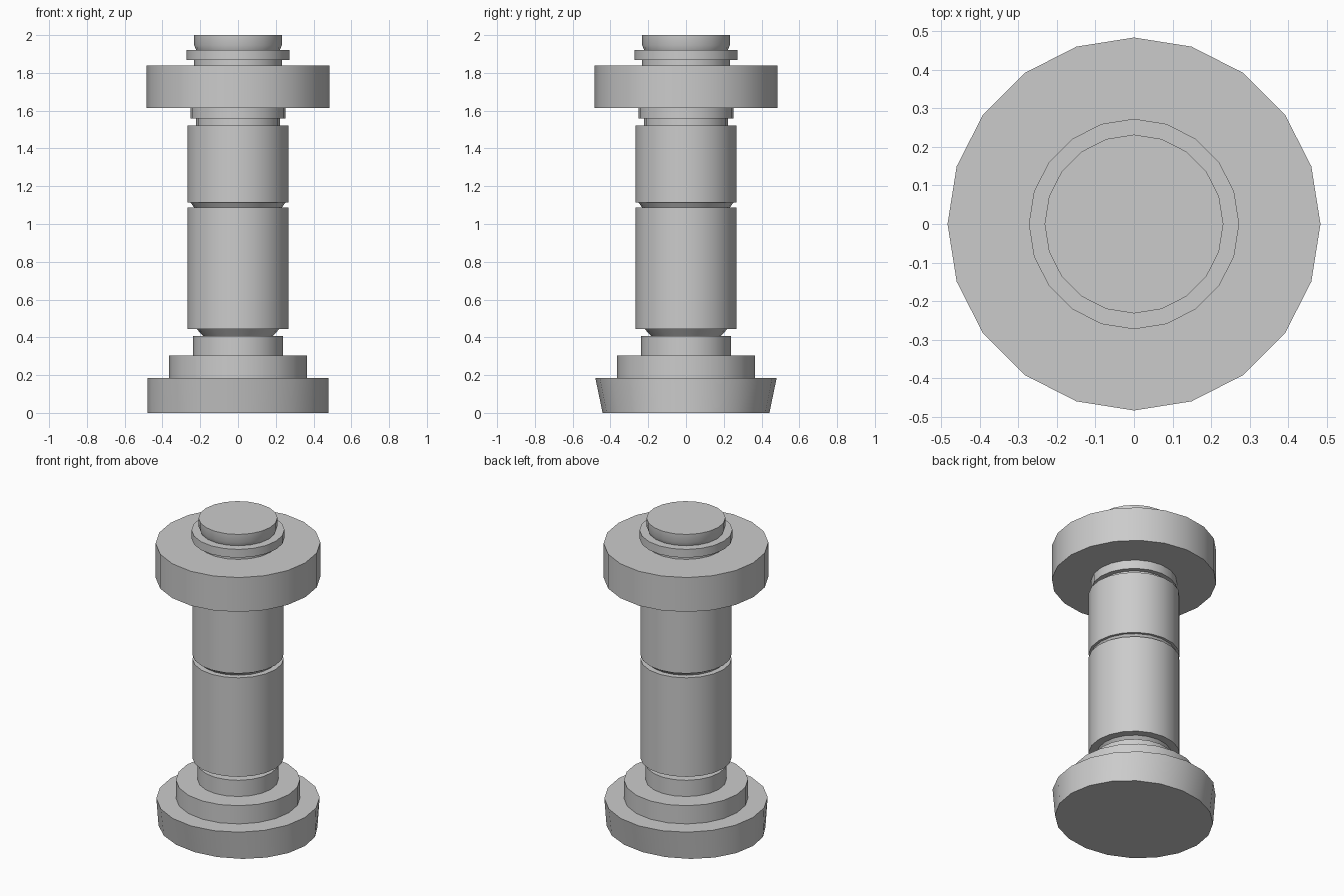
import bpy, bmesh
from math import cos, sin, tau, radians

if "Cube" in bpy.data.objects:
    bpy.data.objects.remove(bpy.data.objects["Cube"])

SIDES = 20


def lathe(name, profile, cap_bottom=False, cap_top=False):
    """Turn (radius, z[, y_scale]) points around z."""
    bm = bmesh.new()
    rings = []
    for r, z, *ys in profile:
        k = ys[0] if ys else 1.0
        rings.append([bm.verts.new((r * cos(tau * i / SIDES), k * r * sin(tau * i / SIDES), z))
                      for i in range(SIDES)])
    for a, b in zip(rings, rings[1:]):
        for i in range(SIDES):
            j = (i + 1) % SIDES
            bm.faces.new((a[i], a[j], b[j], b[i]))
    if cap_bottom:
        bm.faces.new(rings[0][::-1])
    if cap_top:
        bm.faces.new(rings[-1])
    me = bpy.data.meshes.new(name)
    bm.to_mesh(me)
    bm.free()
    ob = bpy.data.objects.new(name, me)
    bpy.context.collection.objects.link(ob)
    bpy.ops.object.select_all(action='DESELECT')
    ob.select_set(True)
    bpy.context.view_layer.objects.active = ob
    bpy.ops.object.shade_smooth_by_angle(angle=radians(30))
    return ob


# Stepped foot; its bottom ring is narrowed front to back
lathe("stepped_base", [(0.48, 0, 0.92), (0.48, 0.185), (0.365, 0.185), (0.365, 0.303),
                       (0.237, 0.303), (0.237, 0.408), (0.185, 0.408)], cap_bottom=True)

# Shaft of two drums with undercut necks
lathe("shaft", [(0.185, 0.408), (0.22, 0.445), (0.268, 0.445), (0.268, 1.087),
                (0.232, 1.087), (0.252, 1.115), (0.268, 1.115), (0.268, 1.522),
                (0.222, 1.522)])

# Collar below the flange
lathe("collar", [(0.222, 1.522), (0.222, 1.558), (0.252, 1.558), (0.252, 1.615)])

# Wide flange
lathe("flange", [(0.252, 1.615), (0.484, 1.615), (0.484, 1.838), (0.232, 1.838)])

# Ring and cap on top
lathe("top_cap", [(0.232, 1.838), (0.232, 1.868), (0.273, 1.868), (0.273, 1.922),
                  (0.222, 1.922), (0.232, 1.947), (0.232, 2.0)], cap_top=True)
